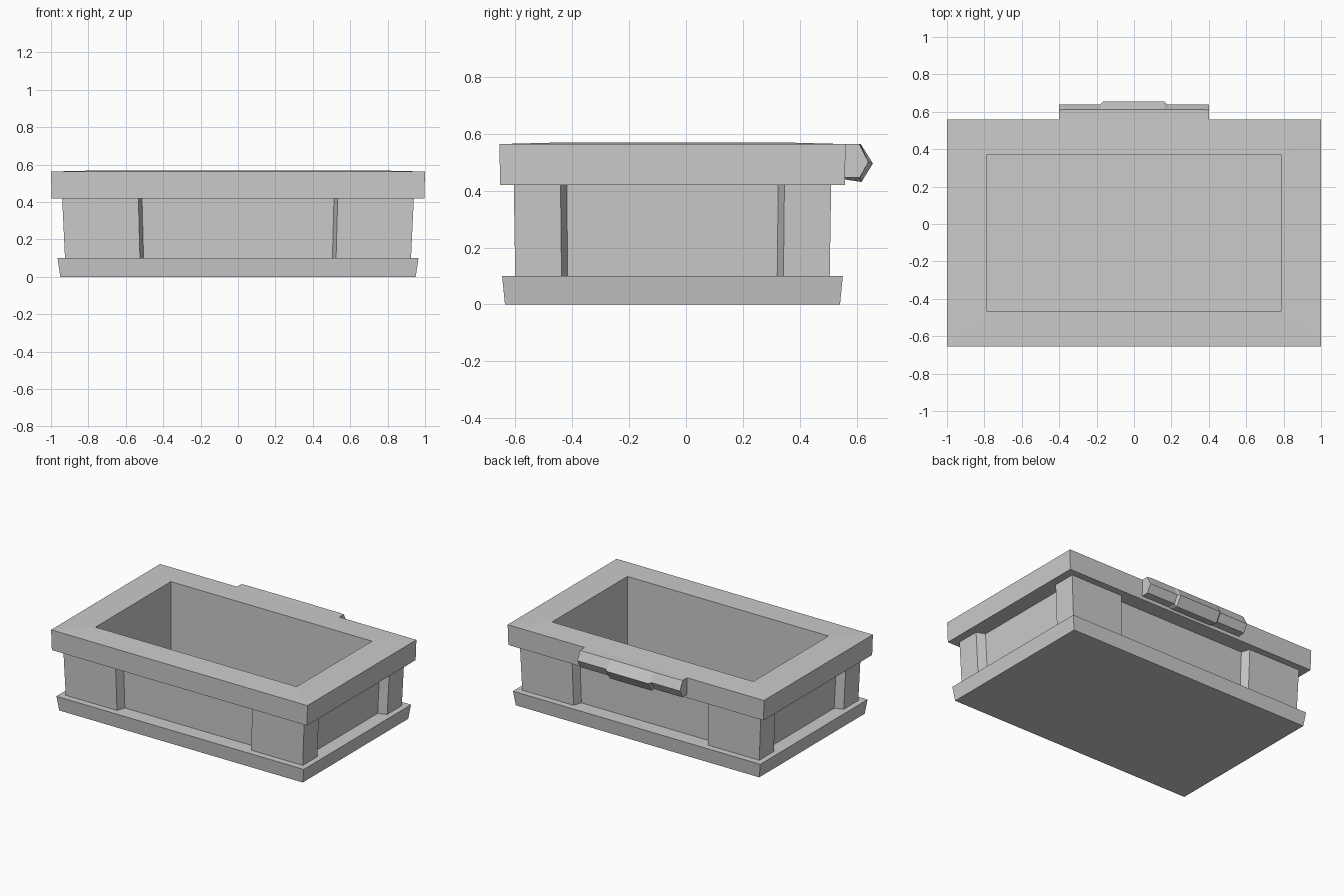
import bpy, bmesh

if "Cube" in bpy.data.objects:
    bpy.data.objects.remove(bpy.data.objects["Cube"])

CY = -0.0475  # centre of the tray in y (the latch sticks out behind)


def finish(name, bm):
    bmesh.ops.recalc_face_normals(bm, faces=bm.faces)
    me = bpy.data.meshes.new(name)
    bm.to_mesh(me)
    bm.free()
    ob = bpy.data.objects.new(name, me)
    bpy.context.collection.objects.link(ob)
    return ob


def loft(name, loops, cap_start=False, cap_end=False):
    """Skin a stack of equal-length closed loops."""
    bm = bmesh.new()
    rings = [[bm.verts.new(p) for p in loop] for loop in loops]
    for a, b in zip(rings, rings[1:]):
        n = len(a)
        for i in range(n):
            j = (i + 1) % n
            bm.faces.new((a[i], a[j], b[j], b[i]))
    if cap_start:
        bm.faces.new(rings[0])
    if cap_end:
        bm.faces.new(rings[-1])
    return finish(name, bm)


def rect(hx, hy, z):
    return [(sx * hx, CY + sy * hy, z)
            for sx, sy in ((-1, -1), (1, -1), (1, 1), (-1, 1))]


# Flared base plate with an open ledge on top
loft("base", [rect(0.95, 0.588, 0), rect(0.965, 0.598, 0.10),
              rect(0.80, 0.44, 0.10)], cap_start=True)


# Side walls: raised corner posts with recessed, bevelled panels between
def wall_outline(kx, ky, z):
    d = 0.06
    q = [(0.513, 0.557 - d), (0.533, 0.557), (0.94, 0.557),
         (0.94, 0.393), (0.94 - d, 0.371)]
    pts = q + [(x, -y) for x, y in reversed(q)]
    pts += [(-x, -y) for x, y in q] + [(-x, y) for x, y in reversed(q)]
    return [(x * kx, CY + y * ky, z) for x, y in pts]


loft("side_walls", [wall_outline(0.984, 0.991, 0.10), wall_outline(1, 1, 0.42)])

# Overhanging rim, running on into the inner well and its floor
loft("rim_and_well", [rect(0.80, 0.44, 0.42), rect(0.996, 0.605, 0.42),
                      rect(1.0, 0.6075, 0.563), rect(0.785, 0.42, 0.568),
                      rect(0.785, 0.42, 0.08)], cap_end=True)


# Latch on the back: pointed profiles in (y, z) run along x
def section(x, pts):
    return [(x, y, z) for y, z in pts]


outer = [(0.55, 0.563), (0.613, 0.563), (0.64, 0.50), (0.612, 0.445), (0.55, 0.445)]
middle = [(0.55, 0.563), (0.613, 0.564), (0.656, 0.495), (0.616, 0.43), (0.55, 0.44)]
end = [(0.55, 0.563), (0.608, 0.563), (0.64, 0.50), (0.610, 0.445), (0.55, 0.445)]
loft("latch", [section(-0.40, end), section(-0.375, outer), section(-0.178, outer),
               section(-0.165, middle), section(0.162, middle),
               section(0.178, outer), section(0.375, outer), section(0.40, end)],
     cap_start=True, cap_end=True)
